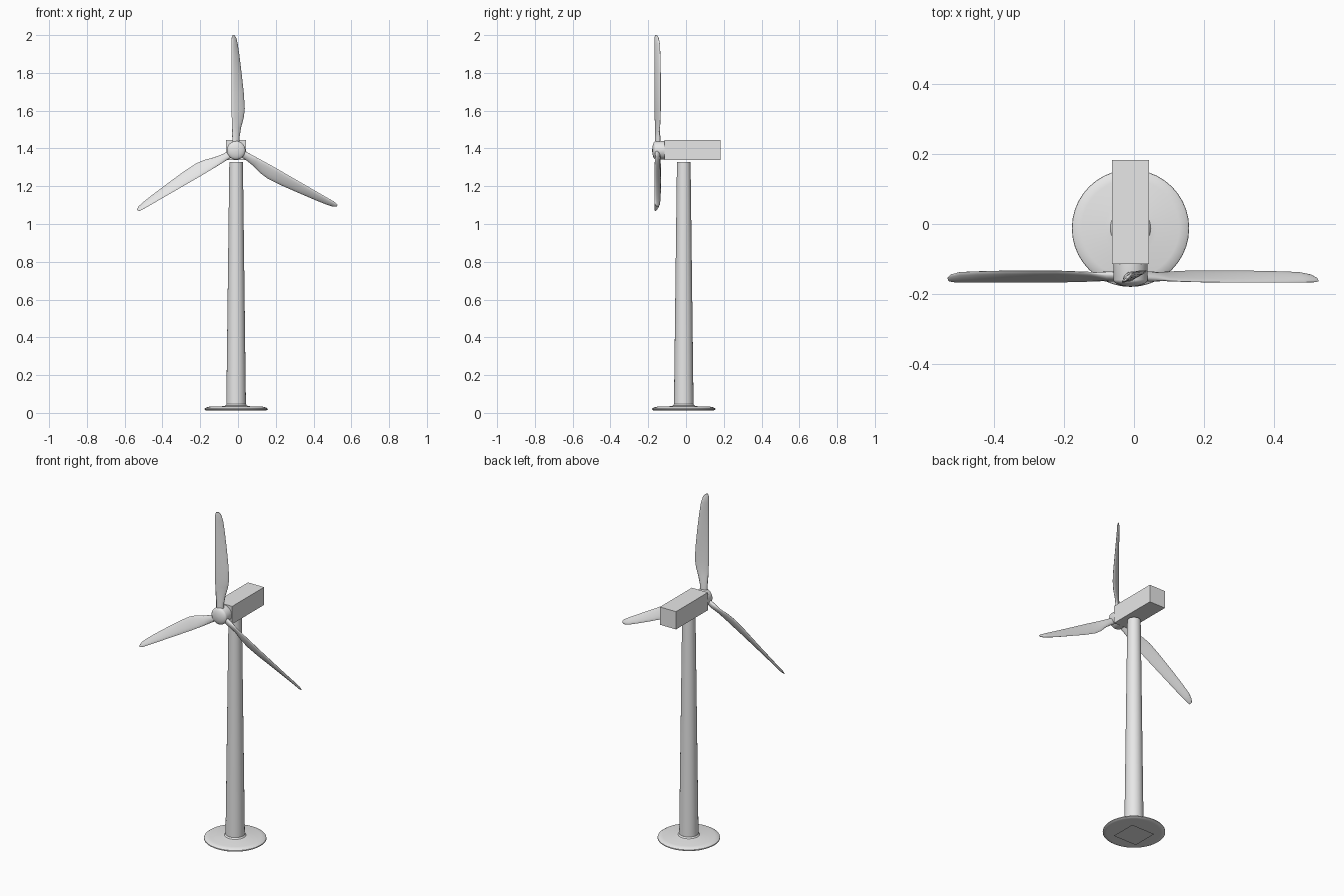
import bpy, bmesh, math
from mathutils import Matrix, Vector

if "Cube" in bpy.data.objects:
    bpy.data.objects.remove(bpy.data.objects["Cube"], do_unlink=True)

grey = bpy.data.materials.new("light_grey")
grey.use_nodes = True
colour = (0.8, 0.8, 0.8, 1)
grey.diffuse_color = colour
grey.node_tree.nodes["Principled BSDF"].inputs["Base Color"].default_value = colour

AXIS = Vector((-0.01, -0.012, 0))
HUB = Vector((-0.01, 0, 1.39))


def finish(bm, name, angle=None):
    """Turn a bmesh into a named object, smooth below the given angle."""
    bmesh.ops.recalc_face_normals(bm, faces=bm.faces)
    mesh = bpy.data.meshes.new(name)
    bm.to_mesh(mesh)
    bm.free()
    mesh.materials.append(grey)
    obj = bpy.data.objects.new(name, mesh)
    bpy.context.collection.objects.link(obj)
    if angle:
        bpy.ops.object.select_all(action='DESELECT')
        obj.select_set(True)
        bpy.context.view_layer.objects.active = obj
        bpy.ops.object.shade_smooth_by_angle(angle=math.radians(angle))
    return obj


def loft(bm, rings):
    """Skin a list of point rings and cap both ends."""
    rows = [[bm.verts.new(p) for p in ring] for ring in rings]
    n = len(rows[0])
    for a, b in zip(rows, rows[1:]):
        for i in range(n):
            j = (i + 1) % n
            bm.faces.new((a[i], a[j], b[j], b[i]))
    bm.faces.new(rows[0])
    bm.faces.new(rows[-1])


def lathe(name, profile, origin, turn=Matrix(), angle=40, n=40):
    """Spin (radius, height) points about an axis through origin."""
    bm = bmesh.new()
    loft(bm, [[origin + turn @ Vector((r * math.cos(i * math.tau / n),
                                       r * math.sin(i * math.tau / n), h))
               for i in range(n)] for r, h in profile])
    return finish(bm, name, angle)


# Tower and rounded foot
lathe("foot_disc", [(0.145, 0.013), (0.16, 0.013), (0.168, 0.018), (0.167, 0.023),
                    (0.158, 0.029), (0.14, 0.033), (0.075, 0.035), (0.058, 0.038),
                    (0.052, 0.046)], AXIS)
lathe("tower", [(0.052, 0.03), (0.036, 1.328)], AXIS)

# Square plate beneath the foot
bm = bmesh.new()
bmesh.ops.create_grid(bm, x_segments=1, y_segments=1, size=0.077,
                      matrix=Matrix.Translation(AXIS))
finish(bm, "ground_plate")

# Nacelle box
bm = bmesh.new()
bmesh.ops.create_cube(bm, size=1, matrix=Matrix.Translation((-0.01, 0.034, 1.391))
                      @ Matrix.Diagonal((0.105, 0.298, 0.105, 1)))
finish(bm, "nacelle")

# Hub with a domed nose, pointing to the front
dome = [(0.049 * math.cos(t), 0.16 + 0.019 * math.sin(t))
        for t in (math.radians(a) for a in range(0, 90, 12))]
lathe("hub", [(0.049, 0.11)] + dome + [(0.002, 0.179)], HUB,
      Matrix.Rotation(math.radians(90), 3, 'X'))

# Blade stations: distance from hub, left x, right x, front y, back y
STATIONS = [
    (0.02, -0.020, 0.016, -0.157, -0.143),
    (0.07, -0.020, 0.018, -0.159, -0.142),
    (0.12, -0.022, 0.026, -0.163, -0.138),
    (0.17, -0.023, 0.040, -0.165, -0.136),
    (0.22, -0.024, 0.046, -0.166, -0.134),
    (0.30, -0.024, 0.041, -0.167, -0.134),
    (0.40, -0.024, 0.030, -0.167, -0.134),
    (0.50, -0.024, 0.018, -0.167, -0.136),
    (0.56, -0.024, 0.009, -0.167, -0.138),
    (0.595, -0.023, 0.001, -0.166, -0.145),
    (0.61, -0.019, -0.009, -0.164, -0.154),
]


def blade(name, turn):
    rings = []
    for d, x0, x1, y0, y1 in STATIONS:
        half = Vector((x1 - x0, y1 - y0, 0)) / 2
        mid = Vector(((x0 + x1) / 2, (y0 + y1) / 2, d))
        normal = Vector((-half.y, half.x, 0)).normalized()
        thick = min(0.006, half.length * 0.35) if d > 0.1 else 0.013
        rings.append([HUB + turn @ (mid + half * math.cos(t) + normal * thick * math.sin(t))
                      for t in (k * math.tau / 14 for k in range(14))])
    bm = bmesh.new()
    loft(bm, rings)
    finish(bm, name, 60)


for k, name in enumerate(("blade_top", "blade_left", "blade_right")):
    blade(name, Matrix.Rotation(k * math.tau / 3, 3, 'Y'))
